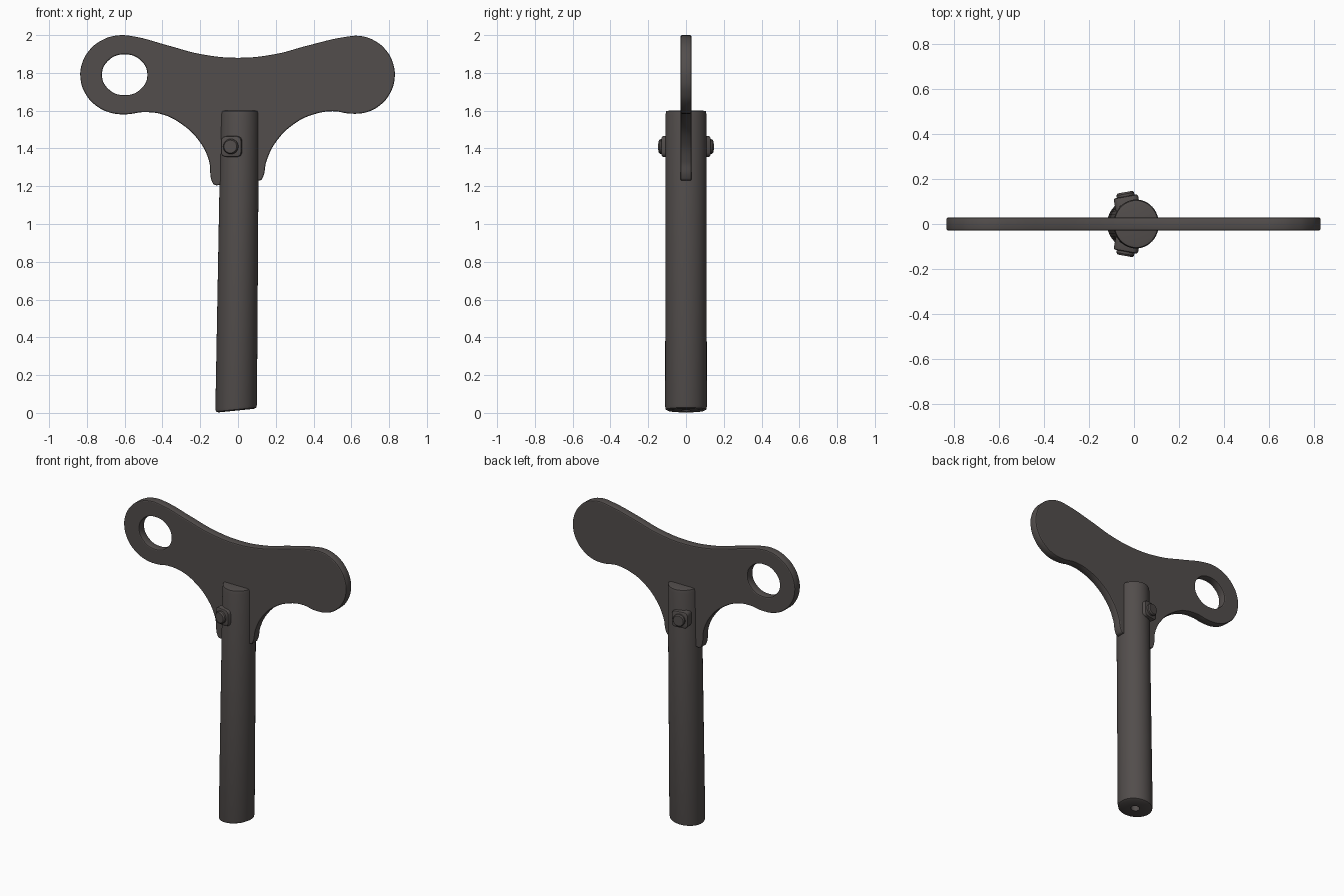
import bpy, bmesh, math
from mathutils import Matrix, Vector

cube = bpy.data.objects.get("Cube")
if cube:
    bpy.data.objects.remove(cube, do_unlink=True)

steel = bpy.data.materials.new("dark_steel")
steel.use_nodes = True
colour = (0.085, 0.075, 0.072, 1)
steel.diffuse_color = colour
steel.node_tree.nodes["Principled BSDF"].inputs["Base Color"].default_value = colour


def finish(obj, angle=35):
    obj.data.materials.clear()
    obj.data.materials.append(steel)
    bpy.ops.object.select_all(action="DESELECT")
    obj.select_set(True)
    bpy.context.view_layer.objects.active = obj
    bpy.ops.object.shade_smooth_by_angle(angle=math.radians(angle))


def add_mesh(name, bm):
    bmesh.ops.recalc_face_normals(bm, faces=bm.faces)
    mesh = bpy.data.meshes.new(name)
    bm.to_mesh(mesh)
    bm.free()
    obj = bpy.data.objects.new(name, mesh)
    bpy.context.collection.objects.link(obj)
    return obj


def lathe(name, profile, steps):
    bm = bmesh.new()
    verts = [bm.verts.new((r, 0, z)) for r, z in profile]
    edges = [bm.edges.new(pair) for pair in zip(verts, verts[1:])]
    bmesh.ops.spin(bm, geom=verts + edges, axis=(0, 0, 1), cent=(0, 0, 0),
                   angle=math.tau, steps=steps)
    bmesh.ops.remove_doubles(bm, verts=bm.verts, dist=0.0005)
    return add_mesh(name, bm)


def add_spline(curve, points):
    spline = curve.splines.new("BEZIER")
    spline.use_cyclic_u = True
    spline.bezier_points.add(len(points) - 1)
    for point, (x, z) in zip(spline.bezier_points, points):
        point.co = (x, z, 0)
        point.handle_left_type = point.handle_right_type = "AUTO"


def arc(cx, cz, rx, rz, start, end, count):
    angles = [math.radians(start + (end - start) * i / (count - 1)) for i in range(count)]
    return [(cx + rx * math.cos(a), cz + rz * math.sin(a)) for a in angles]


# Handle plate: two round lobes, a dipped top, and two legs beside the shaft
curve = bpy.data.curves.new("handle_plate", "CURVE")
curve.dimensions = "2D"
curve.fill_mode = "BOTH"
curve.resolution_u = 8
curve.extrude = 0.022
curve.bevel_depth = 0.007
curve.bevel_resolution = 1
curve.offset = -0.007
outline = [(0, 1.88), (0.2, 1.9), (0.37, 1.945)]
outline += arc(0.62, 1.79, 0.21, 0.207, 105, -95, 10)
outline += [(0.5, 1.597), (0.4, 1.58), (0.3, 1.532), (0.2, 1.433), (0.15, 1.33),
            (0.133, 1.25), (0.12, 1.232), (0.09, 1.232), (0, 1.232),
            (-0.09, 1.208), (-0.125, 1.208), (-0.138, 1.225), (-0.155, 1.34),
            (-0.21, 1.445), (-0.3, 1.53), (-0.4, 1.58), (-0.5, 1.592)]
outline += arc(-0.61, 1.79, 0.225, 0.21, -85, -285, 10)
outline += [(-0.37, 1.945), (-0.2, 1.9)]
add_spline(curve, outline)
add_spline(curve, arc(-0.6, 1.79, 0.12, 0.108, 0, 315, 8))
handle = bpy.data.objects.new("handle_plate", curve)
bpy.context.collection.objects.link(handle)
handle.rotation_euler.x = math.pi / 2
bpy.ops.object.select_all(action="DESELECT")
handle.select_set(True)
bpy.context.view_layer.objects.active = handle
bpy.ops.object.convert(target="MESH")
finish(bpy.context.object)

# Shaft: chamfered rod with a small socket below, slightly tapered and leaning
shaft = lathe("shaft", [(0, 0.05), (0.028, 0.05), (0.028, 0), (0.095, 0), (0.107, 0.006),
                        (0.11, 0.02), (0.101, 1.565), (0.097, 1.585), (0.085, 1.588),
                        (0, 1.588)], 48)
for v in shaft.data.vertices:
    t = v.co.z / 1.588
    v.co.y *= 1 + 0.08 * t
    v.co.z += 0.012 + 0.1 * v.co.x * (1 - t)
    v.co.x += -0.01 + 0.02 * t
finish(shaft)

# Cross pin ends: a rounded square washer with a round head, front and back
for side, word in ((-1, "front"), (1, "back")):
    normal = Vector((-0.18, side, 0)).normalized()
    place = Matrix.Translation((-0.015, 0, 1.41)) @ normal.to_track_quat("Z", "Y").to_matrix().to_4x4()

    bm = bmesh.new()
    bmesh.ops.create_cube(bm, size=1, matrix=Matrix.Translation((0, 0, 0.095))
                          @ Matrix.Diagonal((0.11, 0.11, 0.06, 1)))
    uprights = [e for e in bm.edges if abs(e.verts[0].co.z - e.verts[1].co.z) > 0.01]
    bmesh.ops.bevel(bm, geom=uprights, offset=0.025, segments=4, profile=0.5, affect="EDGES")
    rim = [e for e in bm.edges if all(v.co.z > 0.12 for v in e.verts)]
    bmesh.ops.bevel(bm, geom=rim, offset=0.008, segments=2, profile=0.5, affect="EDGES")
    washer = add_mesh(word + "_pin_washer", bm)
    head = lathe(word + "_pin_head", [(0.04, 0.1), (0.04, 0.136), (0.034, 0.144), (0, 0.144)], 24)
    for part in (washer, head):
        part.data.transform(place)
        finish(part)
